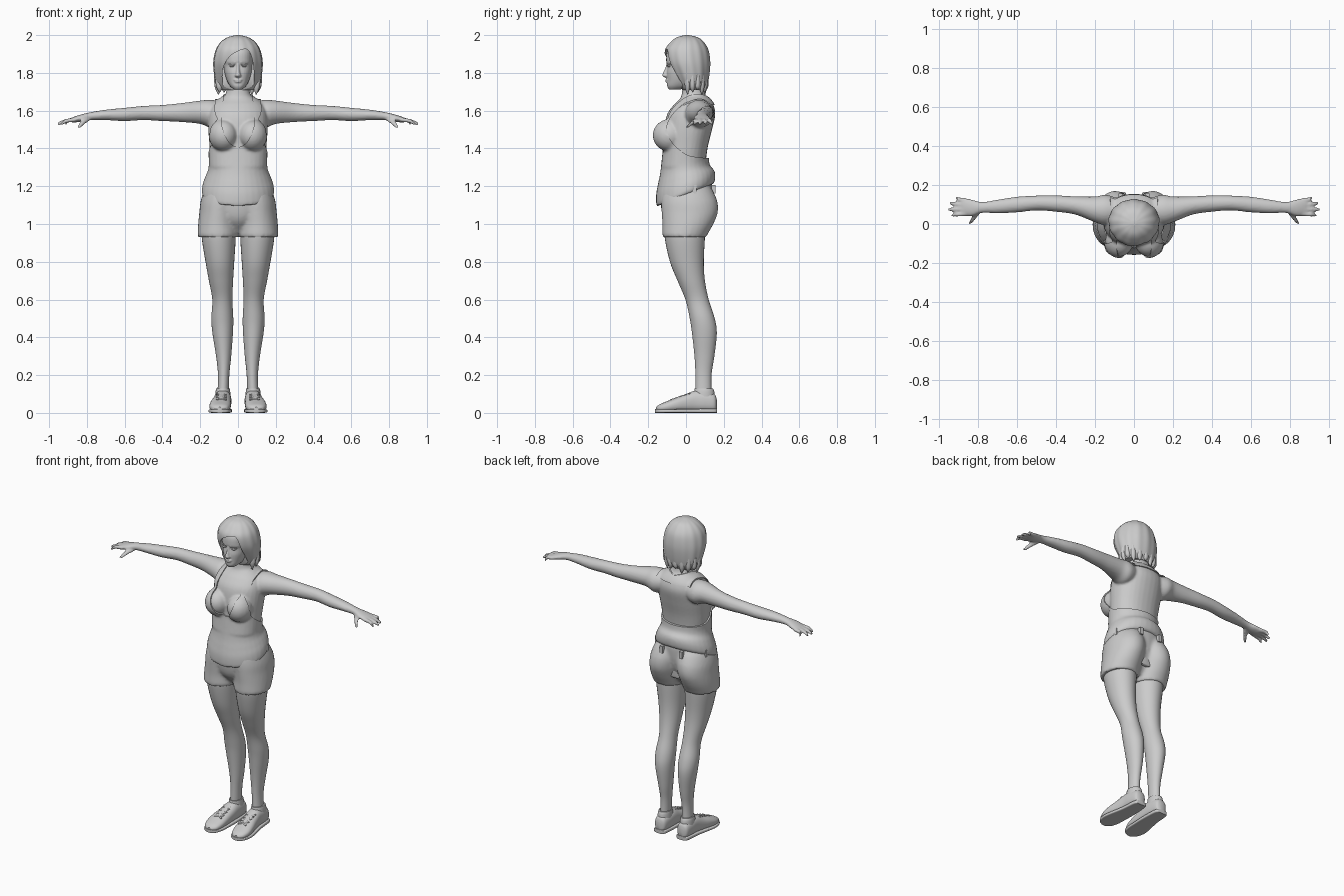
import bpy, bmesh, math
from mathutils import Vector, Matrix

if "Cube" in bpy.data.objects:
    bpy.data.objects.remove(bpy.data.objects["Cube"])

grey = bpy.data.materials.new("plain grey")
grey.use_nodes = True
grey.diffuse_color = (.6, .6, .6, 1)
grey.node_tree.nodes["Principled BSDF"].inputs["Base Color"].default_value = (.6, .6, .6, 1)


def spline(rows, steps=5):
    """Smoothly interpolate a list of equal length tuples."""
    out = []
    for i in range(len(rows) - 1):
        a, b, c, d = (rows[min(max(k, 0), len(rows) - 1)] for k in range(i - 1, i + 3))
        for j in range(steps):
            t = j / steps
            out.append([.5 * (2 * q + (r - p) * t + (2 * p - 5 * q + 4 * r - s) * t * t
                              + (3 * q - p - 3 * r + s) * t ** 3) for p, q, r, s in zip(a, b, c, d)])
    return out + [list(rows[-1])]


def loft(bm, axis, rows, side=1, pad=0, power=2, ripple=0, n=32):
    """Skin sections (position, centre, half width, low, high) along an axis."""
    loops, verts = [], []
    for t, c, r, lo, hi in spline(rows):
        mid, half = (lo + hi) / 2, max((hi - lo) / 2, .002) + pad
        r, ring = max(r, .002) + pad, []
        for k in range(n):
            ang = math.tau * k / n
            f = 1 + ripple * math.sin(ang * 13)
            u, v = (math.copysign(abs(w) ** (2 / power), w) * f for w in (math.cos(ang), math.sin(ang)))
            a, b = c + r * u, mid + half * v
            x, y, z = {"x": (t, a, b), "y": (a, t, b), "z": (a, b, t)}[axis]
            ring.append(bm.verts.new((x * side, y, z)))
        loops.append(ring)
        verts += ring
    for p, q in zip(loops, loops[1:]):
        for k in range(n):
            m = (k + 1) % n
            bm.faces.new((p[k], p[m], q[m], q[k]))
    bm.faces.new(loops[0])
    bm.faces.new(loops[-1])
    return verts


def ball(bm, centre, radii):
    m = Matrix.Translation(centre) @ Matrix.Diagonal((*radii, 1))
    bmesh.ops.create_uvsphere(bm, u_segments=24, v_segments=16, radius=1, matrix=m)


def bar(bm, p, q, r):
    p, q = Vector(p), Vector(q)
    m = Matrix.Translation((p + q) / 2) @ (q - p).to_track_quat("Z", "Y").to_matrix().to_4x4()
    bmesh.ops.create_cone(bm, cap_ends=True, segments=10, radius1=r, radius2=r, depth=(q - p).length, matrix=m)


def finish(name, bm, voxel=0, relax=3, cutters=()):
    """Turn a bmesh into an object, fuse and cut it, then shade it smooth."""
    bmesh.ops.recalc_face_normals(bm, faces=bm.faces)
    me = bpy.data.meshes.new(name)
    bm.to_mesh(me)
    bm.free()
    me.materials.append(grey)
    ob = bpy.data.objects.new(name, me)
    bpy.context.collection.objects.link(ob)
    if voxel:
        mod = ob.modifiers.new("fuse", "REMESH")
        mod.mode, mod.voxel_size = "VOXEL", voxel
        mod = ob.modifiers.new("relax", "SMOOTH")
        mod.factor, mod.iterations = .5, relax
    for cutter in cutters:
        mod = ob.modifiers.new("cut", "BOOLEAN")
        mod.operation, mod.solver, mod.object = "DIFFERENCE", "EXACT", cutter
    if ob.modifiers:
        deps = bpy.context.evaluated_depsgraph_get()
        baked = bpy.data.meshes.new_from_object(ob.evaluated_get(deps))
        ob.modifiers.clear()
        ob.data = baked
    for cutter in cutters:
        bpy.data.objects.remove(cutter)
    for other in bpy.context.selected_objects:
        other.select_set(False)
    ob.select_set(True)
    bpy.context.view_layer.objects.active = ob
    bpy.ops.object.shade_smooth_by_angle(angle=math.radians(45))
    return ob


def cutter(name, axis, outline, lo, hi):
    """Extrude a smoothed outline along x or y to cut with."""
    bm = bmesh.new()
    place = (lambda t, a, b: (t, a, b)) if axis == "x" else (lambda t, a, b: (a, t, b))
    ends = [[bm.verts.new(place(t, *p)) for p in outline] for t in (lo, hi)]
    for e in ends:
        bm.faces.new(e)
    for i in range(len(outline)):
        j = (i + 1) % len(outline)
        bm.faces.new((ends[0][i], ends[0][j], ends[1][j], ends[1][i]))
    ob = finish(name, bm)
    ob.hide_render = True
    return ob


# Torso, neck, arms and hands, fused into one skin
torso = [(1, 0, .15, -.1, .11), (1.2, 0, .165, -.13, .12), (1.3, 0, .145, -.125, .105),
         (1.4, 0, .15, -.115, .114), (1.5, 0, .157, -.115, .138), (1.58, 0, .155, -.1, .155),
         (1.63, 0, .135, -.065, .145), (1.66, 0, .1, -.035, .125), (1.69, 0, .065, -.022, .1),
         (1.78, 0, .058, -.015, .09)]
shoulder = [(.06, .07, .05, 1.54, 1.64), (.14, .072, .078, 1.51, 1.657), (.2, .075, .066, 1.53, 1.653)]
arm = shoulder + [(.3, .095, .047, 1.54, 1.64), (.4, .105, .042, 1.545, 1.63), (.5, .108, .038, 1.55, 1.625),
                  (.6, .1, .04, 1.545, 1.615), (.7, .09, .035, 1.55, 1.605), (.78, .085, .028, 1.55, 1.592),
                  (.83, .083, .042, 1.542, 1.58), (.87, .088, .045, 1.537, 1.567), (.885, .088, .04, 1.54, 1.562)]
bm = bmesh.new()
loft(bm, "z", torso, power=2.2)
for s in (1, -1):
    loft(bm, "x", arm, s)
    ball(bm, (s * .075, -.085, 1.47), (.072, .083, .08))
    for i, tip in enumerate((.94, .957, .95, .917)):
        y0, y1 = .052 + .023 * i, .045 + .03 * i
        loft(bm, "x", [(.86, y0, .012, 1.54, 1.564), (.91, (y0 + y1) / 2, .011, 1.535, 1.557),
                       (tip - .01, y1, .009, 1.523, 1.542), (tip, y1, .004, 1.526, 1.536)], s, n=12)
    loft(bm, "y", [(.075, .79, .016, 1.548, 1.575), (.035, .82, .014, 1.525, 1.55),
                   (.008, .84, .01, 1.507, 1.527), (0, .845, .004, 1.508, 1.516)], s, n=12)
finish("body_skin", bm, .007)

# Legs
for s, label in ((1, "left"), (-1, "right")):
    bm = bmesh.new()
    loft(bm, "z", [(.08, .08, .03, .05, .135), (.2, .076, .03, .05, .135), (.3, .076, .04, .045, .15),
                   (.42, .081, .054, .032, .163), (.5, .083, .058, .02, .152), (.6, .083, .053, -.003, .12),
                   (.7, .09, .064, -.045, .1), (.8, .096, .076, -.085, .094), (.93, .102, .09, -.113, .1),
                   (1, .1, .085, -.11, .1)], s)
    finish(label + "_leg", bm)

# Shorts with belt loops
bm = bmesh.new()
loft(bm, "z", [(.955, 0, .03, -.06, .06), (1.02, 0, .12, -.115, .1), (1.1, 0, .18, -.133, .13),
               (1.2, 0, .178, -.132, .138), (1.23, 0, .17, -.125, .13)])
for s in (1, -1):
    loft(bm, "z", [(.93, .107, .104, -.122, .108), (.945, .107, .106, -.125, .114), (1, .106, .105, -.125, .145),
                   (1.06, .1, .105, -.129, .168), (1.12, .092, .106, -.132, .166), (1.18, .08, .098, -.125, .14),
                   (1.21, .07, .08, -.1, .115)], s)
finish("shorts", bm, .01)
bm = bmesh.new()
for s in (1, -1):
    for x, y in ((.07, .145), (.172, .045)):
        m = Matrix.Translation((s * x, y, 1.185)) @ Matrix.Diagonal((.02, .022, .045, 1))
        bmesh.ops.create_cube(bm, size=1, matrix=m)
finish("belt_loops", bm)

# Sleeveless top: padded torso with neckline, armholes and low back cut away
bm = bmesh.new()
pad = .008
loft(bm, "z", [r for r in torso if r[0] > 1.25], pad=pad, power=2.2)
hem = loft(bm, "z", [(1.155, 0, .186, -.153, .145), (1.17, 0, .192, -.158, .153), (1.21, 0, .187, -.158, .155),
                     (1.25, 0, .173, -.148, .148), (1.3, 0, .156, -.135, .125), (1.4, 0, .156, -.122, .12)])
for v in hem:
    v.co.z += .4 * v.co.y * min(1, max(0, (1.36 - v.co.z) / .18))
for s in (1, -1):
    loft(bm, "x", shoulder, s, pad=pad)
    ball(bm, (s * .075, -.085, 1.47), (.08, .091, .087))
neck = spline([(.08, 1.75), (.076, 1.67), (.088, 1.58), (.08, 1.5), (.045, 1.43), (0, 1.405)])
arm_edge = spline([(.118, 1.75), (.122, 1.64), (.138, 1.55), (.15, 1.48), (.165, 1.42)])
low_back = spline([(-.02, 1.63), (-.07, 1.58), (-.1, 1.52), (-.085, 1.45), (-.03, 1.39), (.05, 1.355), (.3, 1.34)])
cuts = [cutter("neckline_cutter", "y", neck + [(-x, z) for x, z in neck[-2::-1]], -.5, .04),
        cutter("nape_cutter", "y", [(.08, 1.75), (.076, 1.69), (0, 1.67), (-.076, 1.69), (-.08, 1.75)], .03, .5),
        cutter("back_cutter", "x", low_back + [(.3, 1.63)], -.5, .5)]
for s in (1, -1):
    edge = [(s * x, z) for x, z in arm_edge] + [(s * .4, 1.4), (s * .4, 1.75)]
    cuts.append(cutter("armhole_cutter", "y", edge, -.5, .5))
finish("tank_top", bm, .008, 3, cuts)

# Head with nose, lips and brows, then eyes
bm = bmesh.new()
loft(bm, "z", [(1.712, 0, .022, -.09, -.03), (1.73, 0, .042, -.1, .03), (1.76, 0, .059, -.1, .07),
               (1.8, 0, .071, -.102, .09), (1.838, 0, .076, -.097, .1), (1.865, 0, .077, -.105, .1),
               (1.92, 0, .073, -.095, .09), (1.96, 0, .04, -.04, .05)], power=2.4)
loft(bm, "z", [(1.775, 0, .008, -.11, -.09), (1.785, 0, .017, -.126, -.08), (1.8, 0, .012, -.122, -.08),
               (1.825, 0, .009, -.11, -.08), (1.85, 0, .009, -.104, -.08)], n=16)
ball(bm, (0, -.098, 1.763), (.024, .011, .005))
ball(bm, (0, -.097, 1.753), (.02, .012, .006))
for s in (1, -1):
    bar(bm, (s * .013, -.1, 1.855), (s * .052, -.08, 1.86), .006)
finish("head", bm, .004, 3)
bm = bmesh.new()
for s in (1, -1):
    ball(bm, (s * .032, -.088, 1.836), (.014, .011, .006))
    bar(bm, (s * .016, -.099, 1.842), (s * .05, -.084, 1.844), .003)
finish("eyes", bm)

# Bobbed hair with a swept fringe and pointed tips
bm = bmesh.new()
loft(bm, "z", [(1.71, 0, .1, -.02, .1), (1.74, 0, .115, -.045, .114), (1.8, 0, .127, -.08, .124),
               (1.86, 0, .13, -.108, .127), (1.92, 0, .118, -.112, .118), (1.96, 0, .094, -.085, .096),
               (1.987, 0, .058, -.052, .065), (2, 0, .01, -.005, .015)], ripple=.012, n=96)
fringe = spline([(-.07, 1.6), (-.083, 1.76), (-.077, 1.83), (-.045, 1.885), (0, 1.915), (.045, 1.925),
                 (.07, 1.89), (.083, 1.82), (.085, 1.74), (.07, 1.6)])
finish("hair", bm, cutters=[cutter("fringe_cutter", "y", fringe, -.5, -.02)])
bm = bmesh.new()
for i in range(11):
    ang = math.radians(-22 + 224 * i / 10)
    x, y = math.cos(ang), .035 + .07 * math.sin(ang)
    drop = 1.685 + .012 * (i % 3)
    loft(bm, "z", [(1.79, x * .112, .014, y - .012, y + .012), (1.73, x * .106, .018, y - .016, y + .014),
                   (drop, x * .104, .002, y - .002, y + .002)], n=10)
finish("hair_tips", bm)

# Shoes with soles and laces
for s, label in ((1, "left"), (-1, "right")):
    bm = bmesh.new()
    loft(bm, "y", [(.163, .08, .015, .02, .07), (.15, .08, .036, .006, .1), (.1, .08, .044, .004, .115),
                   (.05, .081, .046, .004, .118), (0, .086, .05, .004, .1), (-.05, .092, .055, .004, .082),
                   (-.1, .096, .055, .004, .062), (-.14, .096, .042, .006, .045), (-.158, .096, .018, .012, .03)],
         s, power=2.4)
    loft(bm, "z", [(.05, .08, .042, .035, .155), (.11, .08, .039, .043, .15), (.13, .079, .036, .046, .143)], s)
    finish(label + "_shoe", bm)
    bm = bmesh.new()
    loft(bm, "y", [(.165, .08, .02, 0, .024), (.15, .08, .041, 0, .024), (.05, .082, .05, 0, .022),
                   (-.05, .093, .059, 0, .02), (-.1, .096, .059, 0, .02), (-.145, .096, .044, 0, .02),
                   (-.163, .096, .015, 0, .02)], s, power=5)
    finish(label + "_sole", bm)
    bm = bmesh.new()
    for i in range(4):
        y, z = .02 - .026 * i, .107 - .009 * i
        for d in (1, -1):
            bar(bm, (s * .088 - .026 * d, y, z - .006), (s * .088 + .026 * d, y - .022, z - .012), .005)
    finish(label + "_laces", bm)
